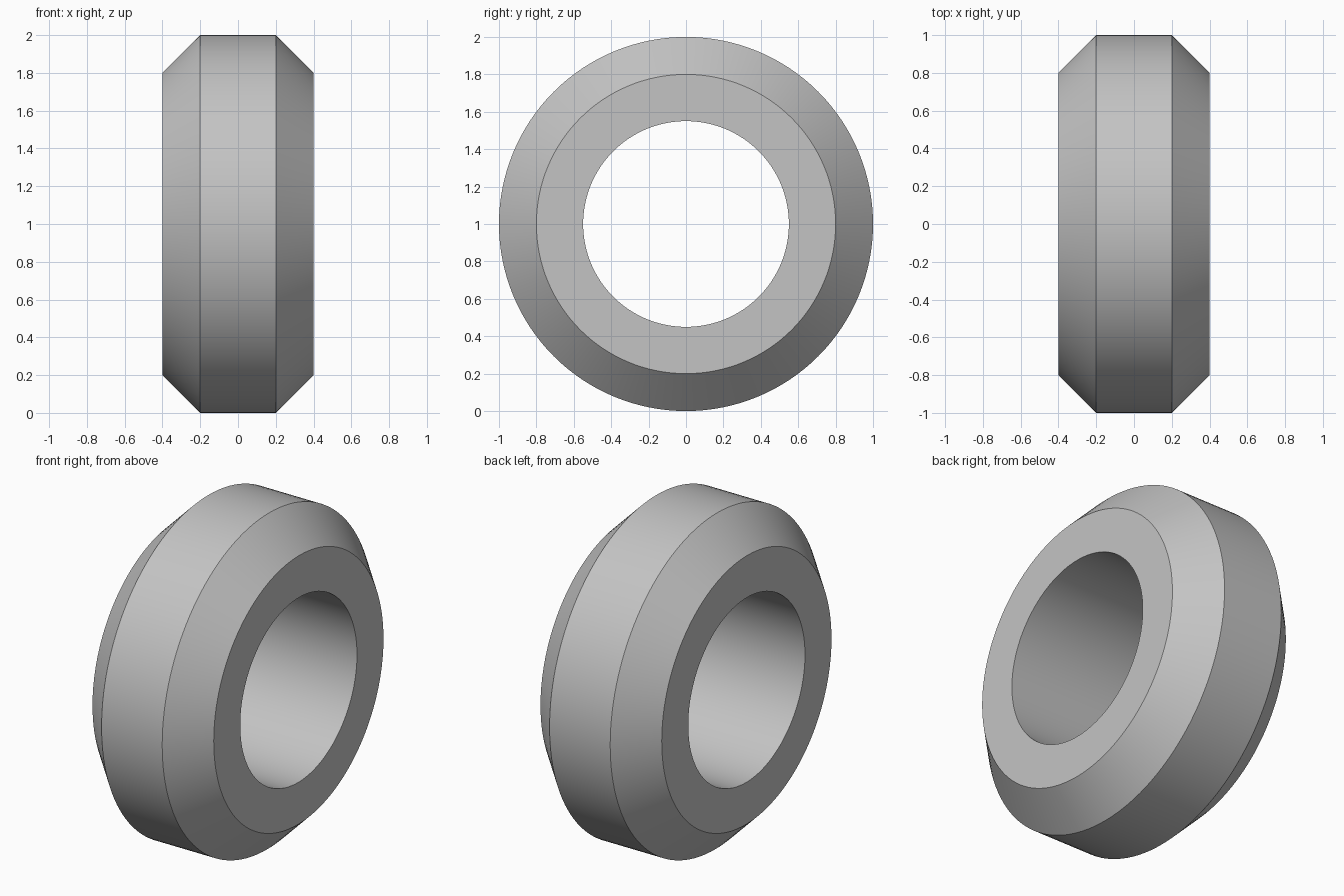
import bpy
import bmesh
import math
from mathutils import Matrix, Vector

cube = bpy.data.objects.get("Cube")
if cube:
    bpy.data.objects.remove(cube, do_unlink=True)

# Plain grey material
GREY = (0.55, 0.55, 0.55, 1.0)
grey = bpy.data.materials.new("plain grey")
grey.use_nodes = True
grey.diffuse_color = GREY
grey.node_tree.nodes["Principled BSDF"].inputs["Base Color"].default_value = GREY

# Ring dimensions
SEGMENTS = 128
OUTER, SHOULDER, BORE = 1.0, 0.8, 0.55
HALF_WIDTH, HALF_RIM = 0.4, 0.2
CENTRE = Vector((0, 0, OUTER))

# Half cross-section as (x, radius), mirrored to close the loop
half = [(HALF_WIDTH, BORE), (HALF_WIDTH, SHOULDER), (HALF_RIM, OUTER)]
profile = half + [(-x, r) for x, r in reversed(half)]

# Spin the cross-section around the x axis
bm = bmesh.new()
rings = []
for i in range(SEGMENTS):
    turn = Matrix.Rotation(math.tau * i / SEGMENTS, 3, 'X')
    rings.append([bm.verts.new(turn @ Vector((x, 0, r)) + CENTRE) for x, r in profile])
for i, ring in enumerate(rings):
    following = rings[(i + 1) % SEGMENTS]
    for j in range(len(profile)):
        k = (j + 1) % len(profile)
        bm.faces.new((ring[j], ring[k], following[k], following[j]))
bmesh.ops.recalc_face_normals(bm, faces=bm.faces)

mesh = bpy.data.meshes.new("chamfered_ring")
bm.to_mesh(mesh)
bm.free()
mesh.materials.append(grey)
ring_object = bpy.data.objects.new("chamfered_ring", mesh)
bpy.context.collection.objects.link(ring_object)

# Smooth round faces with crisp chamfer edges
bpy.ops.object.select_all(action='DESELECT')
ring_object.select_set(True)
bpy.context.view_layer.objects.active = ring_object
bpy.ops.object.shade_smooth_by_angle(angle=math.radians(30))
